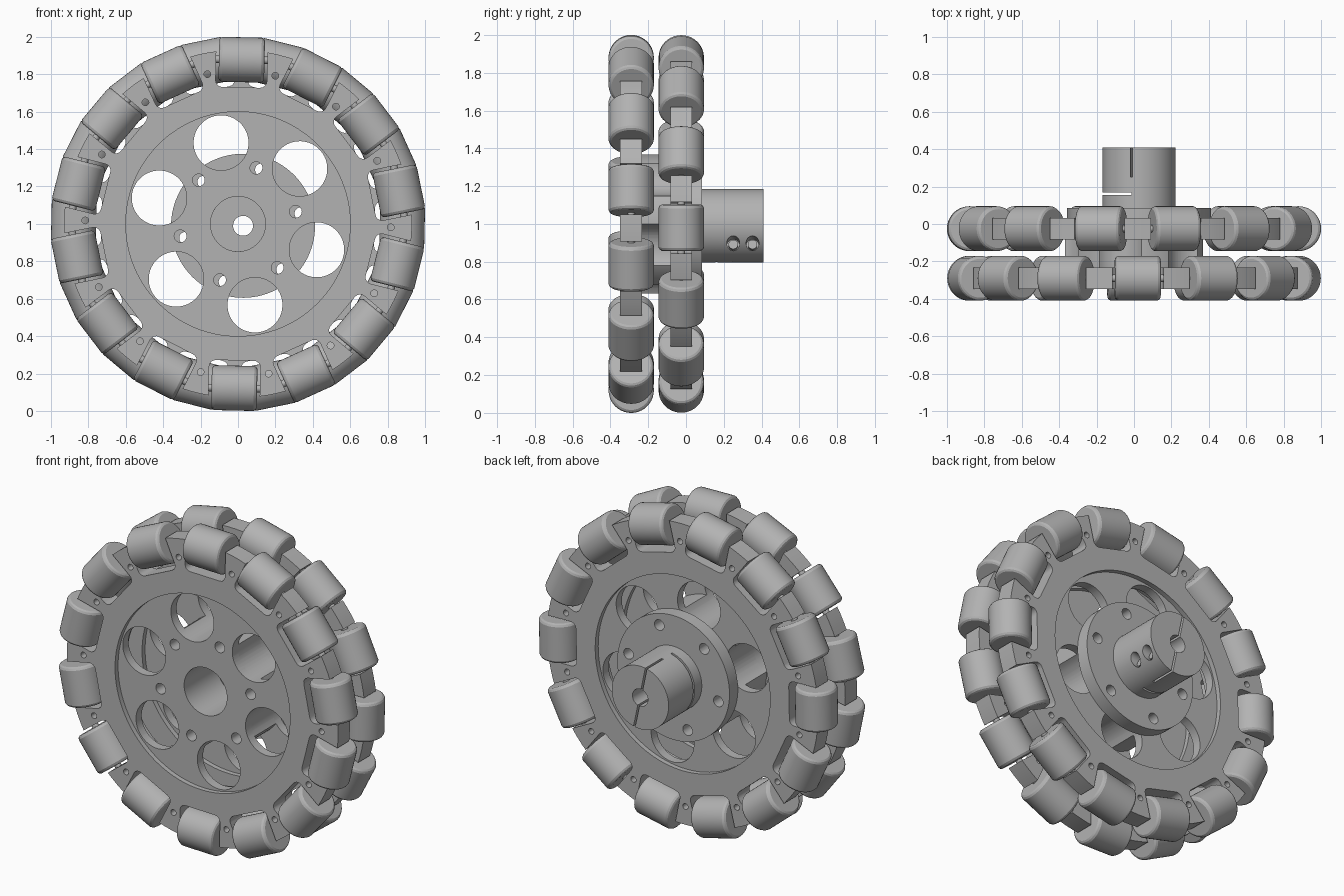
import bpy, bmesh
from math import pi, radians
from mathutils import Matrix, Vector

if "Cube" in bpy.data.objects:
    bpy.data.objects.remove(bpy.data.objects["Cube"], do_unlink=True)

grey = bpy.data.materials.new("metal_grey")
grey.use_nodes = True
grey.diffuse_color = (0.45, 0.45, 0.45, 1)
grey.node_tree.nodes["Principled BSDF"].inputs["Base Color"].default_value = (0.45, 0.45, 0.45, 1)

COUNT = 14                 # rollers per row
STEP = 360 / COUNT
FIRST = 88.7               # angle of the first front roller
ROLLER_ARM = 0.878
HUB_TURN = 12
WHEEL = Matrix.Translation((0, 0, 1))
HUB = Matrix.Translation((0.027, 0, 0.99)) @ Matrix.Rotation(radians(-HUB_TURN), 4, 'Y')


def turn(angle):
    """Rotation in the wheel plane, from +x towards +z."""
    return Matrix.Rotation(radians(-angle), 4, 'Y')


def lathe(bm, profile, matrix, segments=32):
    """Closed (radius, y) profile turned around the y axis."""
    rings = []
    for i in range(segments):
        m = matrix @ Matrix.Rotation(2 * pi * i / segments, 4, 'Y')
        rings.append([bm.verts.new(m @ Vector((r, y, 0))) for r, y in profile])
    n = len(profile)
    for i in range(segments):
        a, b = rings[i], rings[(i + 1) % segments]
        for j in range(n):
            k = (j + 1) % n
            if profile[j][0] == 0 and profile[k][0] == 0:
                continue
            bm.faces.new((a[j], a[k], b[k], b[j]))
    bmesh.ops.remove_doubles(bm, verts=bm.verts, dist=1e-6)


def rod(bm, radius, y0, y1, matrix, segments=32):
    lathe(bm, [(0, y0), (radius, y0), (radius, y1), (0, y1)], matrix, segments)


def box(bm, low, high, matrix, bevel=0):
    """Box, with the edges along y optionally rounded."""
    low, high = Vector(low), Vector(high)
    m = matrix @ Matrix.Translation((low + high) / 2) @ Matrix.Diagonal((*(high - low), 1))
    verts = bmesh.ops.create_cube(bm, size=1, matrix=m)["verts"]
    if bevel:
        along = matrix.to_3x3() @ Vector((0, 1, 0))
        edges = {e for v in verts for e in v.link_edges
                 if abs((e.verts[0].co - e.verts[1].co).normalized().dot(along)) > 0.9}
        bmesh.ops.bevel(bm, geom=list(edges), offset=bevel, segments=4,
                        profile=0.5, affect='EDGES')


def make(name, bm):
    bmesh.ops.recalc_face_normals(bm, faces=bm.faces)
    mesh = bpy.data.meshes.new(name)
    bm.to_mesh(mesh)
    bm.free()
    obj = bpy.data.objects.new(name, mesh)
    bpy.context.collection.objects.link(obj)
    return obj


def finish(obj, *cutters):
    """Subtract the cutters, then set colour and shading."""
    for bm in cutters:
        cutter = make("cutter", bm)
        cutter.hide_render = True
        mod = obj.modifiers.new("cut", 'BOOLEAN')
        mod.operation, mod.solver, mod.object = 'DIFFERENCE', 'EXACT', cutter
        bpy.context.view_layer.update()
        graph = bpy.context.evaluated_depsgraph_get()
        mesh = bpy.data.meshes.new_from_object(obj.evaluated_get(graph))
        obj.modifiers.clear()
        obj.data = mesh
        bpy.data.objects.remove(cutter, do_unlink=True)
    obj.data.materials.clear()
    obj.data.materials.append(grey)
    bpy.ops.object.select_all(action='DESELECT')
    obj.select_set(True)
    bpy.context.view_layer.objects.active = obj
    bpy.ops.object.shade_smooth_by_angle(angle=radians(28))


def web_holes(bm):
    """Six lightening holes and six bolt holes."""
    for i in range(6):
        rod(bm, 0.147, -1, 1, WHEEL @ turn(41.8 + 60 * i) @ Matrix.Translation((0.443, 0, 0)), 48)
        rod(bm, 0.033, -1, 1, WHEEL @ turn(HUB_TURN + 60 * i) @ Matrix.Translation((0.315, 0, 0)), 24)


# Two wheel plates, each with a ring of rollers
for row, y, start in (("front", -0.29, FIRST), ("back", -0.025, FIRST + STEP / 2)):
    at = WHEEL @ Matrix.Translation((0, y, 0))

    # Plate: thick rim, thinner web, round bore
    bm = bmesh.new()
    lathe(bm, [(0.147, -0.028), (0.6, -0.028), (0.6, -0.058), (0.93, -0.058),
               (0.93, 0.058), (0.6, 0.058), (0.6, 0.028), (0.147, 0.028)], at, 112)
    plate = make(row + "_plate", bm)

    # Roller pockets, web holes and pin holes
    cut = bmesh.new()
    web_holes(cut)
    for i in range(COUNT):
        a = start + STEP * i
        box(cut, (0.73, -0.1, -0.137), (1.1, 0.1, 0.137), at @ turn(a), 0.035)
        rod(cut, 0.018, -0.1, 0.1, at @ turn(a + STEP / 2) @ Matrix.Translation((0.817, 0, 0)), 16)
    finish(plate, cut)

    # Rollers with chamfered ends, and their axles
    rollers, axles = bmesh.new(), bmesh.new()
    for i in range(COUNT):
        m = (at @ turn(start + STEP * i) @ Matrix.Translation((ROLLER_ARM, 0, 0))
             @ Matrix.Rotation(pi / 2, 4, 'X'))
        lathe(rollers, [(0, -0.122), (0.104, -0.122), (0.114, -0.116), (0.12, -0.105),
                        (0.12, 0.105), (0.114, 0.116), (0.104, 0.122), (0, 0.122)], m, 40)
        rod(axles, 0.02, -0.15, 0.15, m, 16)
    finish(make(row + "_rollers", rollers))
    finish(make(row + "_axles", axles))

# Spacer between the plates
bm = bmesh.new()
lathe(bm, [(0.147, -0.262), (0.37, -0.262), (0.37, -0.053), (0.147, -0.053)], WHEEL, 96)
cut = bmesh.new()
web_holes(cut)
finish(make("spacer", bm), cut)

# Clamping hub: flange, barrel and shaft bore
bm = bmesh.new()
lathe(bm, [(0.053, 0.003), (0.385, 0.003), (0.385, 0.085), (0.195, 0.085),
           (0.195, 0.41), (0.053, 0.41)], HUB, 96)
hub = make("hub", bm)

# Flange bolt holes, clamp slit and cross cut
cut = bmesh.new()
for i in range(6):
    rod(cut, 0.033, -0.1, 0.15, HUB @ turn(60 * i) @ Matrix.Translation((0.315, 0, 0)), 24)
box(cut, (-0.006, 0.25, -0.3), (0.006, 0.5, 0.3), HUB)
box(cut, (-0.3, 0.155, -0.3), (0, 0.168, 0.3), HUB)

# Clamp screw pockets on one side, each with a screw in it
pockets, screws = bmesh.new(), bmesh.new()
for y in (0.25, 0.352):
    m = HUB @ Matrix.Translation((0, y, -0.125)) @ Matrix.Rotation(-pi / 2, 4, 'Z')
    rod(pockets, 0.034, 0.08, 0.3, m, 24)
    rod(screws, 0.025, 0.075, 0.115, m, 24)
finish(hub, cut, pockets)
finish(make("clamp_screws", screws))
